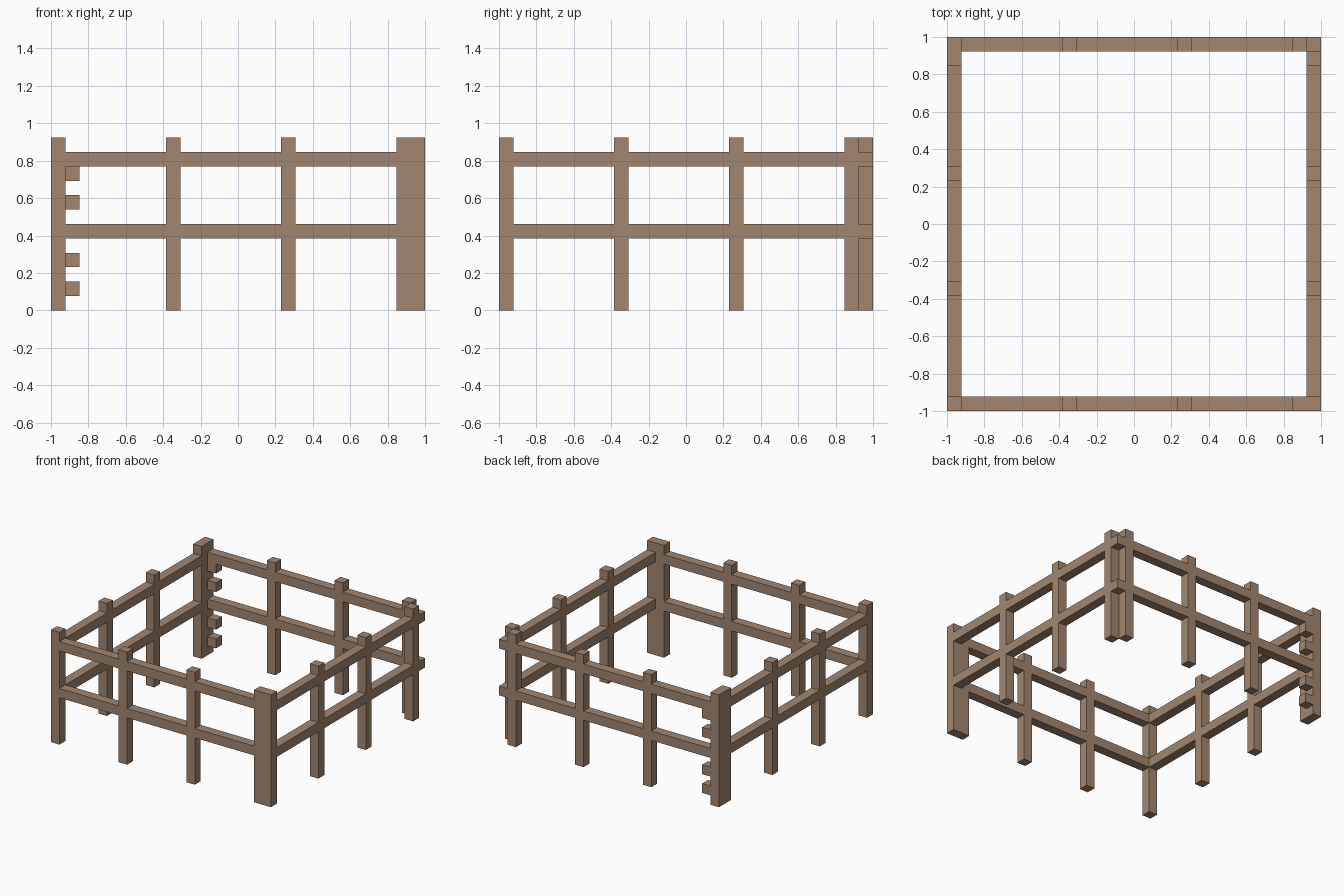
import bpy

if "Cube" in bpy.data.objects:
    bpy.data.objects.remove(bpy.data.objects["Cube"])

U = 1 / 13  # the model sits on a grid of 26 x 26 x 12 cells

wood = bpy.data.materials.new("wood")
wood.diffuse_color = (0.36, 0.24, 0.16, 1)
wood.use_nodes = True
wood.node_tree.nodes["Principled BSDF"].inputs["Base Color"].default_value = wood.diffuse_color


def box(name, lo, hi):
    """Box between two grid corners, with the grid origin at the front left."""
    bpy.ops.mesh.primitive_cube_add(size=1)
    ob = bpy.context.object
    ob.name = name
    mid = [(a + b) / 2 for a, b in zip(lo, hi)]
    size = [(b - a) * U for a, b in zip(lo, hi)]
    for v in ob.data.vertices:
        v.co = [c * s for c, s in zip(v.co, size)]
    ob.location = ((mid[0] - 13) * U, (mid[1] - 13) * U, mid[2] * U)
    ob.data.materials.append(wood)
    return ob


# Posts: every eighth cell along each side, the front left one is shared
spots = {}
for i in (0, 8, 16, 24):
    spots[(i, 0)] = "front_post"
    spots[(i, 25)] = "back_post"
    spots[(25, i)] = "right_post"
    spots[(0, i)] = "left_post"
for (x, y), name in spots.items():
    box(name, (x, y, 0), (x + 1, y + 1, 12))

# Two levels of rails around the pen
for z in (5, 10):
    box("front_rail", (0, 0, z), (26, 1, z + 1))
    box("back_rail", (0, 25, z), (26, 26, z + 1))
    box("left_rail", (0, 1, z), (1, 25, z + 1))
    box("right_rail", (25, 1, z), (26, 25, z + 1))

# Short pegs on the back left corner post
for z in (1, 3, 7, 9):
    box("corner_peg", (1, 25, z), (2, 26, z + 1))
